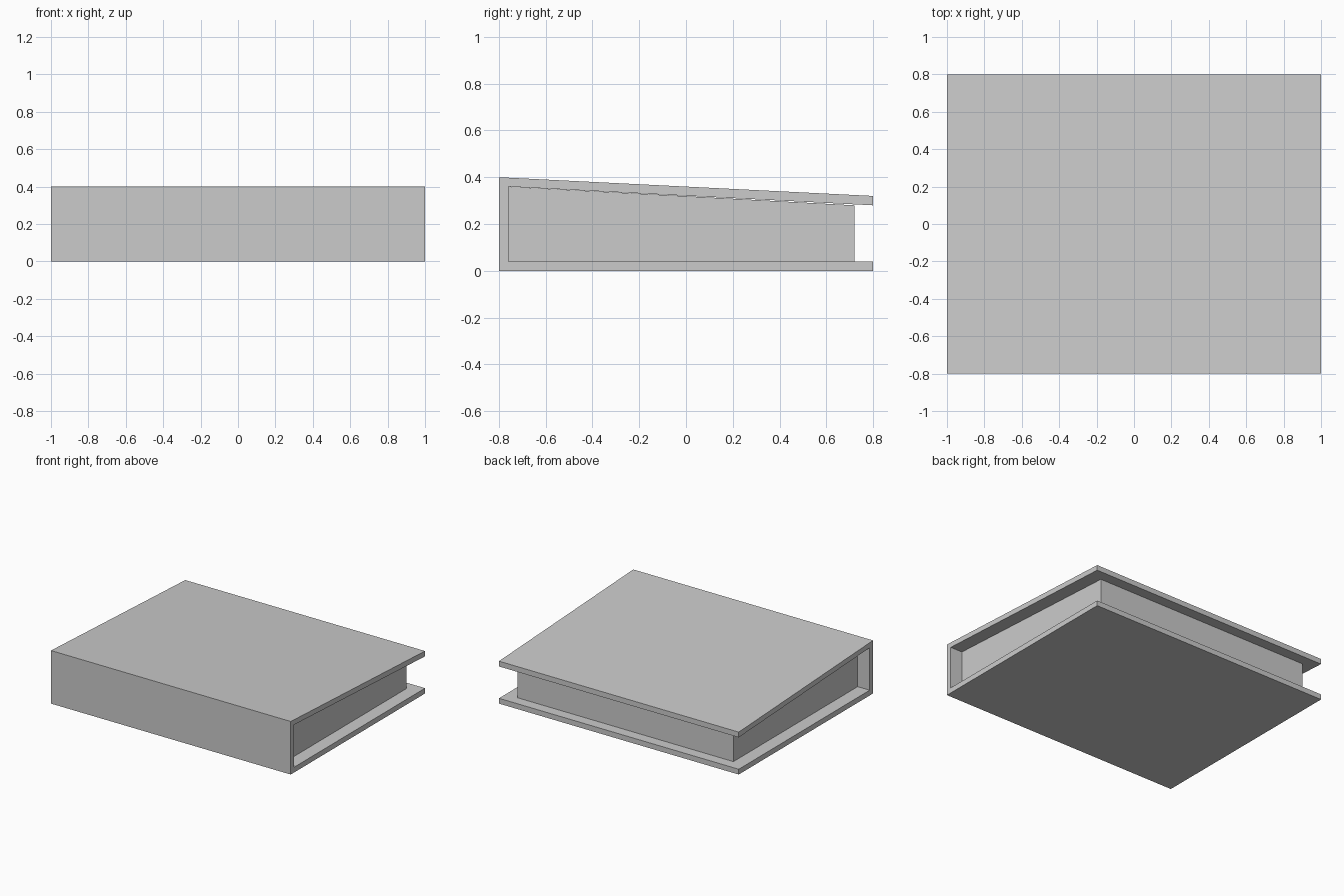
import bpy

cube = bpy.data.objects.get("Cube")
if cube:
    bpy.data.objects.remove(cube, do_unlink=True)


def make_material(name, value):
    mat = bpy.data.materials.new(name)
    mat.use_nodes = True
    color = (value, value, value, 1)
    mat.diffuse_color = color
    mat.node_tree.nodes["Principled BSDF"].inputs["Base Color"].default_value = color
    return mat


def extrude_profile(name, profile, half_width, mat):
    """Extrude a closed (y, z) outline along x, centred on x = 0."""
    n = len(profile)
    verts = [(x, y, z) for x in (-half_width, half_width) for y, z in profile]
    faces = [tuple(reversed(range(n))), tuple(range(n, 2 * n))]
    faces += [(i, (i + 1) % n, (i + 1) % n + n, i + n) for i in range(n)]
    mesh = bpy.data.meshes.new(name)
    mesh.from_pydata(verts, [], faces)
    mesh.materials.append(mat)
    obj = bpy.data.objects.new(name, mesh)
    bpy.context.collection.objects.link(obj)
    return obj


grey = make_material("light grey", 0.6)

# Folded cover: bottom board, spine at the front and sloping top board
extrude_profile("book_cover", [
    (-0.8, 0), (0.8, 0), (0.8, 0.04), (-0.76, 0.04),
    (-0.76, 0.36), (0.8, 0.28), (0.8, 0.32), (-0.8, 0.4),
], 1.0, grey)

# Tapered page block, set in from the open edges
extrude_profile("page_block", [
    (-0.76, 0.04), (0.72, 0.04), (0.72, 0.28), (-0.76, 0.36),
], 0.9, grey)
